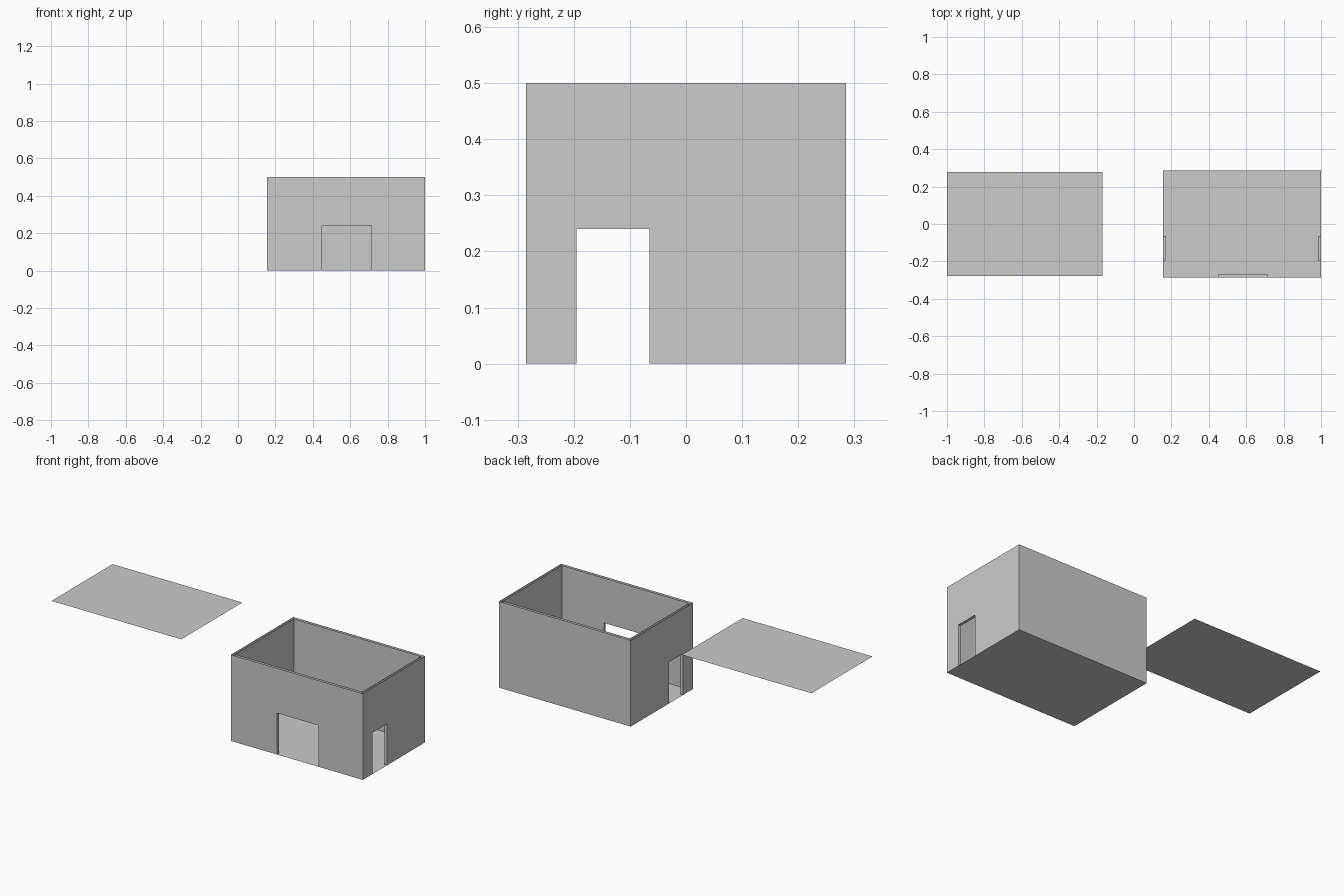
import bpy
from mathutils import Vector

if "Cube" in bpy.data.objects:
    bpy.data.objects.remove(bpy.data.objects["Cube"])

X0, X1, Y, H = 0.155, 1.0, 0.285, 0.5   # room extents
T = 0.016                               # gap between outer and inner wall skins
DOOR_H = 0.24


def make_object(name, verts, faces):
    mesh = bpy.data.meshes.new(name)
    mesh.from_pydata(verts, [], faces)
    mesh.update()
    obj = bpy.data.objects.new(name, mesh)
    bpy.context.collection.objects.link(obj)
    return obj


def sheet(name, x0, x1, y, z):
    return make_object(name, [(x0, -y, z), (x1, -y, z), (x1, y, z), (x0, y, z)],
                       [(0, 1, 2, 3)])


def wall(name, start, end, door=None):
    """Hollow double-skin wall, open on top, with an optional lined doorway."""
    start, end = Vector((*start, 0)), Vector((*end, 0))
    length = (end - start).length
    along = (end - start) / length
    inward = Vector((-along.y, along.x, 0))
    hole = []
    if door:
        a, b = door
        hole = [(a, 0), (a, DOOR_H), (b, DOOR_H), (b, 0)]

    def skin(inset):
        profile = [(inset, 0)] + hole + [(length - inset, 0), (length - inset, H), (inset, H)]
        return [start + along * s + inward * inset + Vector((0, 0, z)) for s, z in profile]

    outer, inner = skin(0), skin(T)
    n = len(outer)
    faces = [tuple(range(n)), tuple(reversed(range(n, 2 * n)))]
    # jambs and lintel
    if door:
        faces += [(i, n + i, n + i + 1, i + 1) for i in (1, 2, 3)]
    return make_object(name, outer + inner, faces)


# Room walls, counter-clockwise from the front
wall("front_wall", (X0, -Y), (X1, -Y), (0.295, 0.56))
wall("right_wall", (X1, -Y), (X1, Y), (0.09, 0.22))
wall("back_wall", (X1, Y), (X0, Y))
wall("left_wall", (X0, Y), (X0, -Y), (0.35, 0.48))

# Floor and the detached roof panel beside the room
sheet("floor", X0, X1, Y, 0)
sheet("roof_panel", -1.0, -0.168, 0.279, H)
